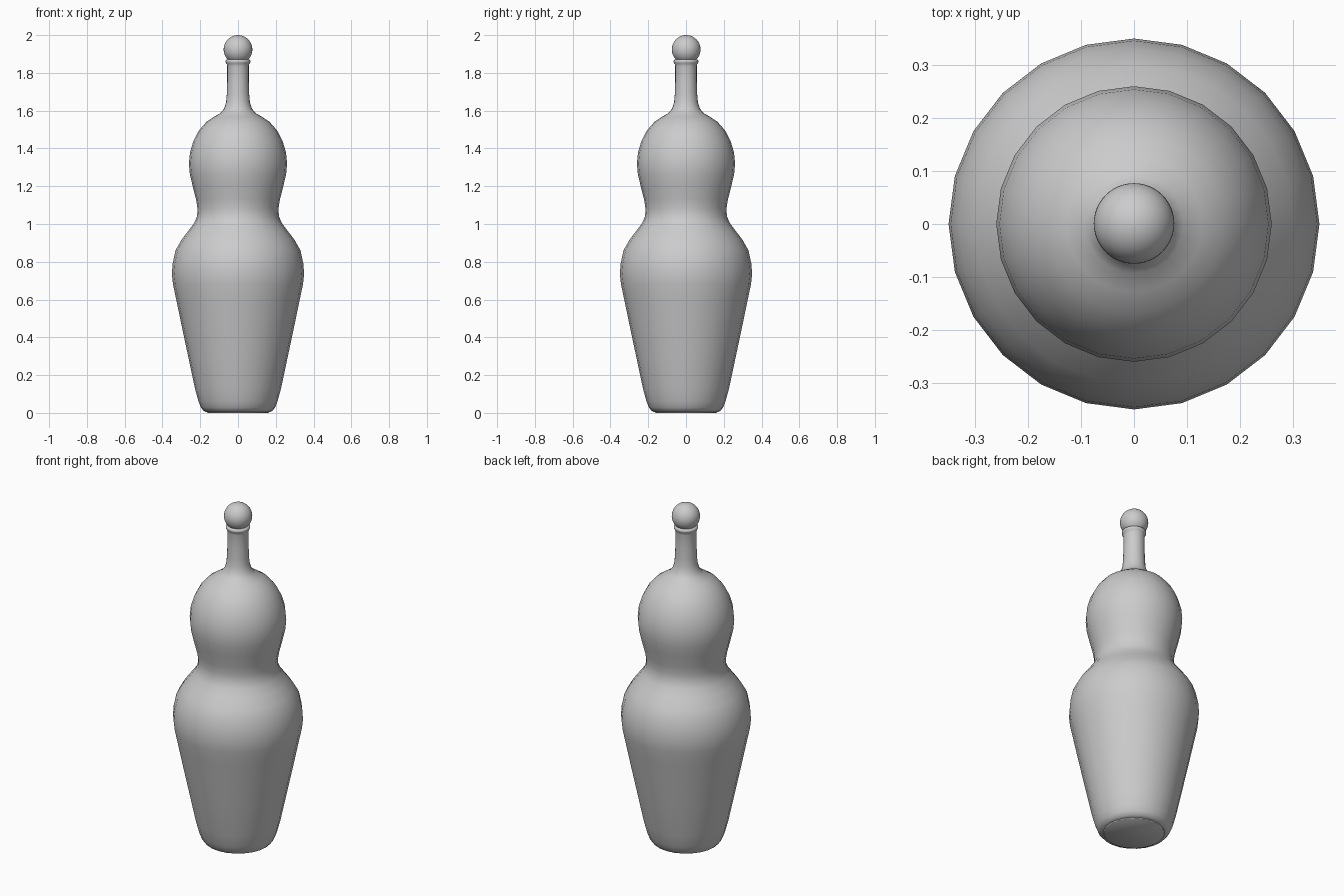
import bpy, bmesh
from math import sin, cos, pi


def finish(bm, name):
    bmesh.ops.recalc_face_normals(bm, faces=bm.faces)
    for f in bm.faces:
        f.smooth = True
    mesh = bpy.data.meshes.new(name)
    bm.to_mesh(mesh)
    bm.free()
    obj = bpy.data.objects.new(name, mesh)
    bpy.context.collection.objects.link(obj)
    return obj


def lathe(name, profile, sides):
    """Revolve an (r, z) profile and cap both ends."""
    bm = bmesh.new()
    rings = [[bm.verts.new((r * cos(2 * pi * i / sides), r * sin(2 * pi * i / sides), z))
              for i in range(sides)] for r, z in profile]
    for a, b in zip(rings, rings[1:]):
        for i in range(sides):
            j = (i + 1) % sides
            bm.faces.new((a[i], a[j], b[j], b[i]))
    bm.faces.new(rings[0][::-1])
    bm.faces.new(rings[-1])
    return finish(bm, name)


# Double-bulged bottle with slim neck and a small lip bead
lathe("bottle", [
    (0.165, 0.004), (0.182, 0.01), (0.196, 0.028), (0.209, 0.06),
    (0.228, 0.13), (0.262, 0.29), (0.296, 0.45), (0.327, 0.60),
    (0.344, 0.68), (0.350, 0.735), (0.346, 0.79), (0.331, 0.86),
    (0.300, 0.915), (0.262, 0.965), (0.232, 1.005), (0.217, 1.04),
    (0.214, 1.08), (0.222, 1.13), (0.240, 1.20), (0.255, 1.265),
    (0.260, 1.32), (0.254, 1.38), (0.236, 1.44), (0.207, 1.495),
    (0.168, 1.54), (0.128, 1.567), (0.093, 1.587), (0.074, 1.610),
    (0.063, 1.645), (0.059, 1.69), (0.057, 1.76), (0.057, 1.835),
    (0.060, 1.848), (0.065, 1.854), (0.066, 1.861), (0.064, 1.868),
    (0.056, 1.872)], 24)

# Base disc, keeping the foot crisp on the ground
lathe("base", [(0.160, 0.0), (0.165, 0.004)], 24)

# Round stopper
bm = bmesh.new()
bmesh.ops.create_uvsphere(bm, u_segments=48, v_segments=24, radius=0.076)
stopper = finish(bm, "stopper")
stopper.location = (0, 0.001, 1.924)
